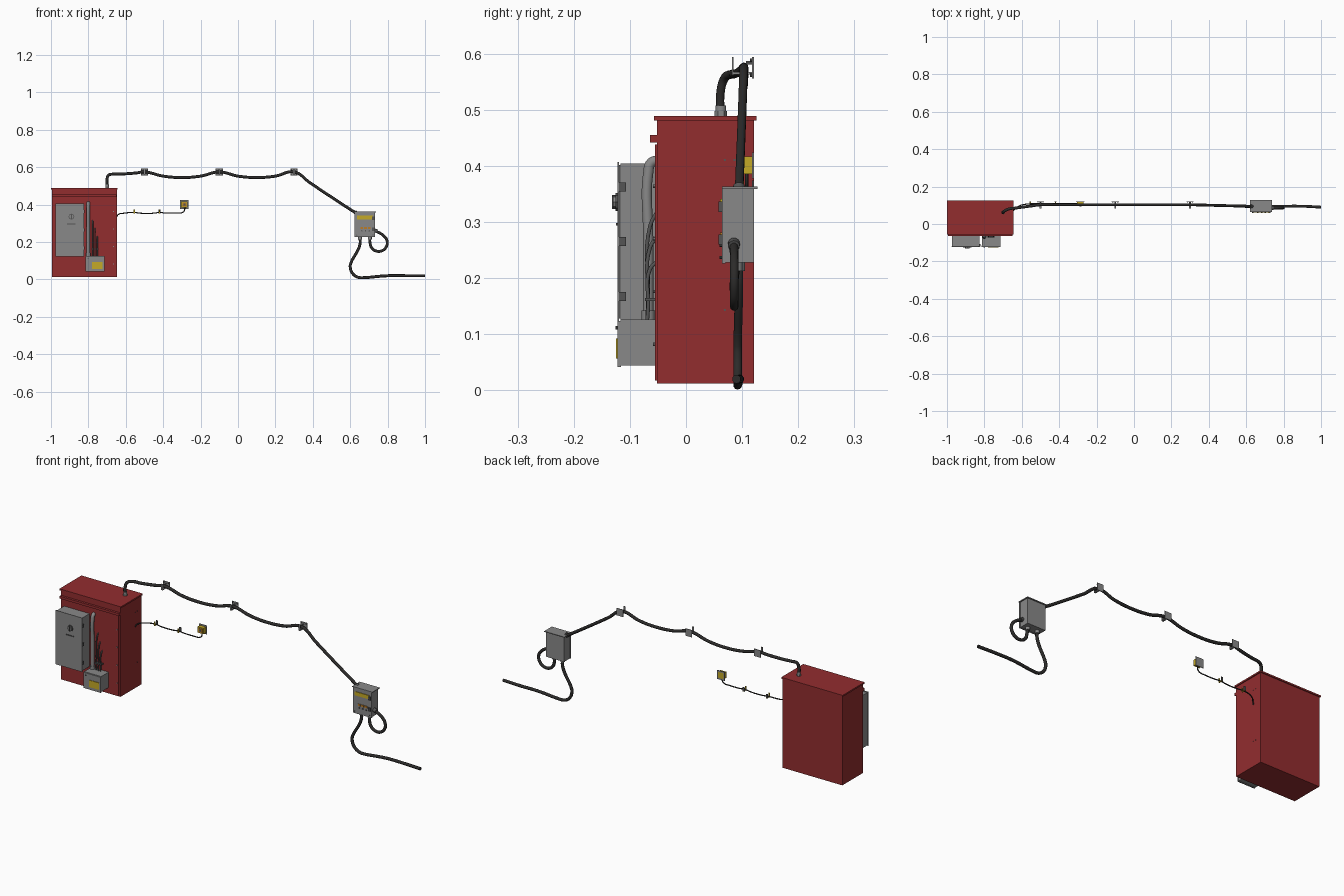
import bpy
import bmesh
import math
from mathutils import Vector

cube = bpy.data.objects.get("Cube")
if cube:
    bpy.data.objects.remove(cube, do_unlink=True)

RIGHTWARD, BACK, UP = Vector((1, 0, 0)), Vector((0, 1, 0)), Vector((0, 0, 1))
WALL = .121
CABLE_RADIUS = .0078


def material(name, *rgb):
    mat = bpy.data.materials.new(name)
    mat.use_nodes = True
    mat.diffuse_color = (*rgb, 1)
    mat.node_tree.nodes["Principled BSDF"].inputs["Base Color"].default_value = (*rgb, 1)
    return mat


red = material("cabinet red", .29, .026, .028)
gray = material("enclosure gray", .25, .25, .25)
black = material("cable black", .025, .024, .023)
steel = material("dark steel", .09, .09, .09)
yellow = material("label yellow", .56, .4, .02)
orange = material("label orange", .5, .2, .02)


def activate(obj):
    bpy.ops.object.select_all(action='DESELECT')
    obj.select_set(True)
    bpy.context.view_layer.objects.active = obj


def add_object(name, data, mat):
    data.materials.append(mat)
    obj = bpy.data.objects.new(name, data)
    bpy.context.collection.objects.link(obj)
    activate(obj)
    return obj


def add_bmesh(name, bm, mat):
    mesh = bpy.data.meshes.new(name)
    bm.to_mesh(mesh)
    bm.free()
    return add_object(name, mesh, mat)


def block(name, low, high, mat):
    """Box between two opposite corners."""
    low, high = Vector(low), Vector(high)
    bm = bmesh.new()
    bmesh.ops.create_cube(bm, size=1)
    for vert in bm.verts:
        vert.co = (low + high) / 2 + vert.co * (high - low)
    return add_bmesh(name, bm, mat)


def spot(host, across, deep, high):
    """Point inside a block, given as fractions of its size."""
    corners = [vert.co for vert in host.data.vertices]
    fractions = (across, deep, high)
    lows = [min(axis) for axis in zip(*corners)]
    highs = [max(axis) for axis in zip(*corners)]
    return Vector([lo + f * (hi - lo) for lo, hi, f in zip(lows, highs, fractions)])


def plate(name, center, width, height, mat, depth=.003):
    """Upright plate standing forward of a point."""
    half = RIGHTWARD * width / 2 + UP * height / 2
    return block(name, center - half - BACK * depth, center + half, mat)


def front_panel(name, host, margin, depth, mat):
    """Panel over the whole front of a block."""
    size = spot(host, 1, 1, 1) - spot(host, 0, 0, 0)
    return plate(name, spot(host, .5, 0, .5), size.x + margin, size.z + margin, mat, depth)


def top_slab(name, host, overhang, thickness, mat):
    edge = (RIGHTWARD + BACK) * overhang
    return block(name, spot(host, 0, 0, 1) - edge,
                 spot(host, 1, 1, 1) + edge + UP * thickness, mat)


def rod(name, start, end, radius, mat, sides=16):
    axis = end - start
    bm = bmesh.new()
    bmesh.ops.create_cone(bm, cap_ends=True, segments=sides, radius1=radius,
                          radius2=radius, depth=axis.length)
    obj = add_bmesh(name, bm, mat)
    obj.rotation_euler = axis.to_track_quat('Z', 'Y').to_euler()
    obj.location = (start + end) / 2
    bpy.ops.object.shade_smooth_by_angle(angle=math.radians(40))


def bolt(name, center, mat=steel, radius=.003, length=.004):
    rod(name, center, center - BACK * length, radius, mat, sides=8)


def cable(name, points, radius, mat):
    """Round tube along a smooth path."""
    curve = bpy.data.curves.new(name, 'CURVE')
    curve.dimensions = '3D'
    curve.bevel_depth = radius
    curve.bevel_resolution = 3
    curve.resolution_u = 8
    curve.use_fill_caps = True
    spline = curve.splines.new('BEZIER')
    spline.bezier_points.add(len(points) - 1)
    for knot, point in zip(spline.bezier_points, points):
        knot.co = point
        knot.handle_left_type = knot.handle_right_type = 'AUTO'
    add_object(name, curve, mat)
    bpy.ops.object.convert(target='MESH')
    bpy.ops.object.shade_smooth_by_angle(angle=math.radians(40))


def sag(start, end, drop):
    """Points of a hanging span, without its far end."""
    steps = [step / 4 for step in range(4)]
    return [start.lerp(end, t) - UP * 4 * drop * t * (1 - t) for t in steps]


def bend(center, radius, first, last):
    """Arc of a cable bend in an upright plane, angles in degrees."""
    angles = [math.radians(first + (last - first) * step / 6) for step in range(7)]
    return [center + radius * (RIGHTWARD * math.cos(a) + UP * math.sin(a)) for a in angles]


# Red cabinet with overhanging lid, door and rain lip
cabinet = block("cabinet_body", (-.995, -.052, .012), (-.648, WALL, .481), red)
top_slab("cabinet_lid", cabinet, .005, .008, red)
plate("cabinet_door", spot(cabinet, .5, 0, .46), .33, .42, red)
plate("door_rain_lip", spot(cabinet, .5, 0, .93), .345, .013, red, depth=.012)
for height in (.15, .35, .55, .75):
    bolt("door_bolt", spot(cabinet, .95, 0, height) - BACK * .003, gray)
for height in (.28, .85):
    for deep in (.7, .8):
        center = spot(cabinet, 1, deep, height)
        rod("side_bolt", center, center + RIGHTWARD * .002, .002, steel, sides=8)

# Tall control enclosure on the cabinet front
control = block("control_box", (-.974, -.117, .126), (-.826, -.052, .404), gray)
seal = front_panel("control_box_seal", control, -.004, .002, steel)
door = front_panel("control_box_door", seal, .01, .003, gray)
knob = spot(door, .56, 0, .75)
bolt("switch_collar", knob, steel, radius=.016)
bolt("switch_knob", knob, gray, radius=.012, length=.008)
plate("switch_handle", knob, .006, .025, steel, depth=.01)
plate("switch_pointer", knob - UP * .04, .045, .005, steel)
for height in (.15, .5, .85):
    plate("control_box_latch", spot(control, 1, .15, height), .01, .016, steel, depth=.012)

# Small junction box with label and conduit
junction = block("junction_box", (-.813, -.116, .044), (-.716, -.052, .122), gray)
lid = front_panel("junction_box_lid", junction, .004, .006, gray)
top_slab("junction_box_top", junction, .001, .004, gray)
plate("junction_label", spot(lid, .62, 0, .4), .058, .036, yellow)
bolt("lid_screw", spot(lid, .14, 0, .85))
foot = spot(junction, .13, .76, 1)
cable("conduit", [foot, foot + UP * .15, foot + UP * .265,
                  foot + UP * .284 + BACK * .006, foot + UP * .287 + BACK * .025], .0095, gray)
rod("conduit_collar", foot, foot + UP * .02, .012, gray)

# Three leads climbing from the junction box into the cabinet
for index in range(3):
    foot = spot(junction, .37 + index / 8, .73, 1)
    rise = UP * (.2 - index * .045)
    cable("door_lead", [foot, foot + rise / 4 + BACK * .002,
                        foot + rise * .85 + BACK * .005, foot + rise + BACK * .02], .0035, steel)
    plate("lead_clamp", foot + UP * .04 + BACK * .018, .014, .006, steel, depth=.022)

# Wall-mounted isolator
isolator = block("isolator_box", (.626, .07, .228), (.731, WALL, .359), gray)
front = front_panel("isolator_door", isolator, .004, .006, gray)
top_slab("isolator_hood", isolator, .006, .004, gray)
plate("warning_label", spot(front, .5, 0, .78), .084, .02, yellow)
for across in (.35, .53, .71):
    plate("small_label", spot(front, across, 0, .37), .014, .01, orange)
    bolt("indicator", spot(front, across, 0, .25), radius=.004)
for height in (.32, .75):
    plate("isolator_latch", spot(front, .9, 0, height), .013, .018, steel, depth=.006)
for across in (.1, .9):
    bolt("isolator_screw", spot(front, across, 0, .08))

# Wall supports: plate, arm, upturned hook and pin
hooks = [Vector((x, .103, .575)) for x in (-.5, -.1, .3)]
for hook in hooks:
    wall = Vector((hook.x, WALL, hook.z))
    backing = plate("support_plate", wall, .038, .038, gray)
    plate("support_arm", wall - UP * .01, .01, .005, gray, depth=.038)
    plate("support_hook", wall - BACK * .036 + UP * .003, .01, .032, gray)
    bolt("support_pin", wall + UP * .009, gray, length=.014)
    for across in (.15, .85):
        for height in (.15, .85):
            bolt("plate_screw", spot(backing, across, 0, height))

# Overhead cable, sagging from support to support
outlet = spot(cabinet, .85, .66, 1)
inlet = spot(isolator, .08, .48, .95)
elbow = outlet + Vector((.03, .018, .082))
route = [outlet, outlet + UP * .055, outlet + UP * .076 + (RIGHTWARD + BACK) * .007]
route += sag(elbow, hooks[0], .003)
route += sag(hooks[0], hooks[1], .03) + sag(hooks[1], hooks[2], .03)
route += sag(hooks[2], inlet, .002) + [inlet]
cable("overhead_cable", route, CABLE_RADIUS, black)
rod("cabinet_gland_base", outlet, outlet + UP * .017, .011, gray, sides=6)
rod("cabinet_gland", outlet, outlet + UP * .027, .0095, gray)
rod("inlet_gland", inlet, inlet + (UP - RIGHTWARD) * .011, .0105, steel)

# Cable dropping to the ground and cable looping back into the side
drop = spot(isolator, .25, .48, 0)
loop = spot(isolator, .75, .4, 0)
side = spot(isolator, 1, .3, .26)
cable("ground_cable", [drop, drop - UP * .04]
      + bend(Vector((.66, .092, .069)), .06, 170, 275)
      + [Vector((.8, .095, .02)), Vector((.9, .095, .02)), Vector((1, .09, .02))],
      CABLE_RADIUS, black)
cable("loop_cable", [loop] + bend(Vector((.752, .086, .196)), .046, 180, 410) + [side],
      CABLE_RADIUS, black)
for exit_point in (drop, loop):
    rod("isolator_gland", exit_point, exit_point - UP * .015, .0105, gray)
rod("side_gland", side, side + RIGHTWARD * .013 - UP * .005, .0105, steel)

# Wall socket and its thin lead, held by two clips
clips = [Vector((x, .108, .358)) for x in (-.555, -.42)]
corner = Vector((-.3, .108, .357))
center = Vector((-.287, WALL, .401))
socket = plate("socket_plate", center, .046, .046, gray)
body = plate("socket_body", center, .034, .031, yellow, depth=.023)
plate("socket_face", spot(body, .5, 0, .5), .022, .021, orange, depth=.002)
plate("socket_plug", spot(body, .5, 0, .5), .01, .01, steel, depth=.004)
entry = spot(cabinet, 1, .7, .69)
cable("thin_lead", [entry, entry + Vector((.008, .007, .012)), entry + Vector((.033, .027, .018))]
      + sag(clips[0], clips[1], .005) + sag(clips[1], corner, .003)
      + [corner, center - BACK * .013 - UP * .033, center - BACK * .013], .003, black)
for clip in clips:
    wall = Vector((clip.x, WALL, clip.z))
    plate("lead_clip", wall - UP * .004, .006, .003, yellow, depth=.02)
    plate("lead_clip_tab", wall + UP * .005 - BACK * .018, .006, .022, yellow)
    plate("clip_plate", wall + UP * .005, .01, .022, steel)
